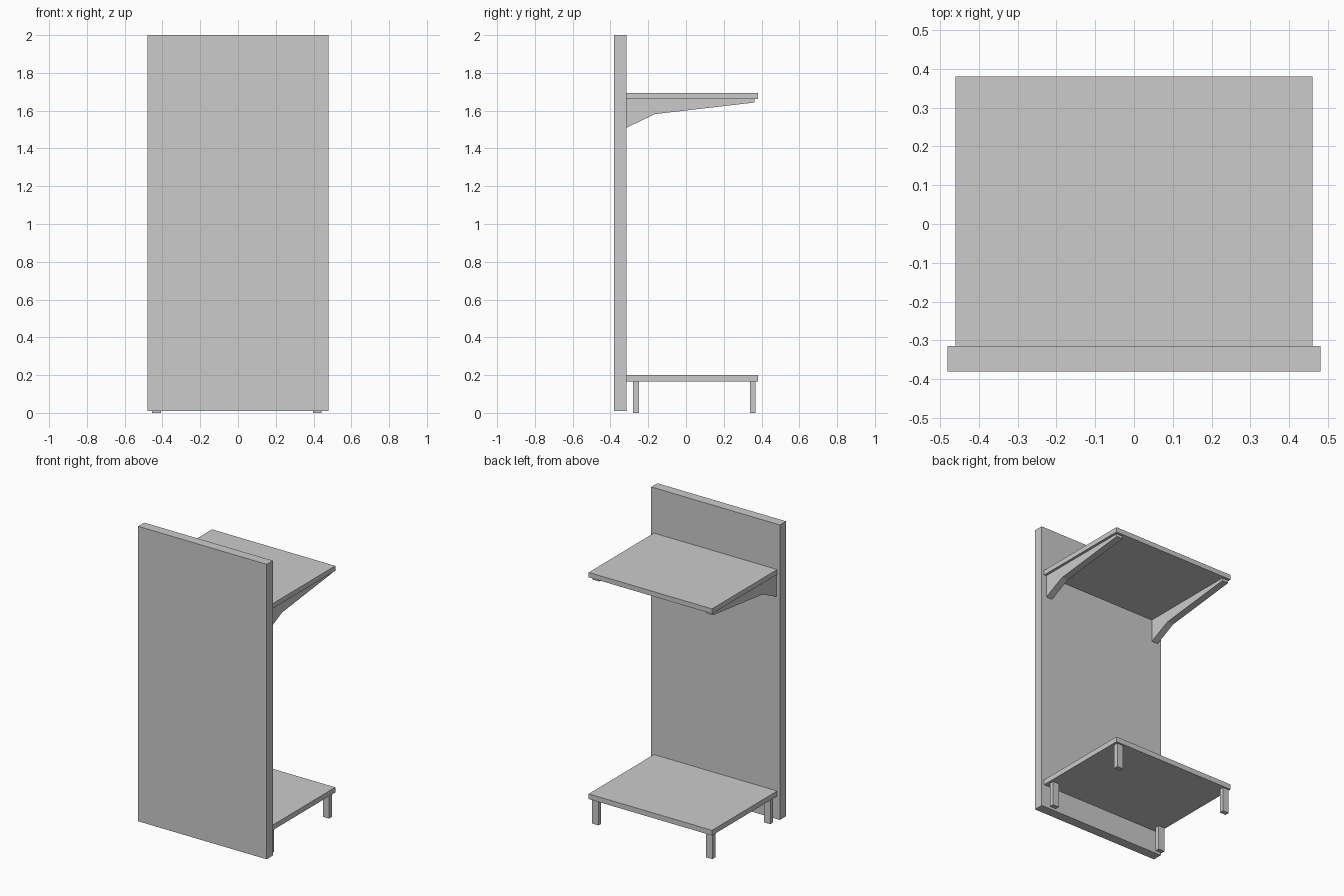
import bpy, bmesh

if "Cube" in bpy.data.objects:
    bpy.data.objects.remove(bpy.data.objects["Cube"])


def prism(name, profile, x0, x1):
    """Extrude a (y, z) profile from x0 to x1."""
    bm = bmesh.new()
    face = bm.faces.new([bm.verts.new((x0, y, z)) for y, z in profile])
    ext = bmesh.ops.extrude_face_region(bm, geom=[face])
    moved = [v for v in ext["geom"] if isinstance(v, bmesh.types.BMVert)]
    bmesh.ops.translate(bm, verts=moved, vec=(x1 - x0, 0, 0))
    bmesh.ops.recalc_face_normals(bm, faces=bm.faces[:])
    mesh = bpy.data.meshes.new(name)
    bm.to_mesh(mesh)
    bm.free()
    obj = bpy.data.objects.new(name, mesh)
    bpy.context.collection.objects.link(obj)
    return obj


def box(name, x, y, z):
    """Box from (min, max) ranges."""
    return prism(name, [(y[0], z[0]), (y[1], z[0]), (y[1], z[1]), (y[0], z[1])], *x)


# Upright panel
PANEL_Y = -0.315
box("upright_panel", (-0.48, 0.48), (-0.38, PANEL_Y), (0.01, 2.0))

# Upper canopy and lower platform
box("canopy_board", (-0.46, 0.46), (PANEL_Y, 0.38), (1.661, 1.694))
box("platform_board", (-0.46, 0.46), (PANEL_Y, 0.38), (0.165, 0.2))

# Bracket side profile, tapering towards the free edge
bracket = [(PANEL_Y, 1.661), (PANEL_Y, 1.51), (-0.164, 1.582),
           (0.362, 1.643), (0.362, 1.661)]

# Brackets and legs share the same two side positions
for side, x in (("left", (-0.455, -0.408)), ("right", (0.396, 0.443))):
    prism(f"bracket_{side}", bracket, *x)
    for end, y in (("inner", (-0.28, -0.249)), ("outer", (0.338, 0.368))):
        box(f"leg_{end}_{side}", x, y, (0.0, 0.165))
